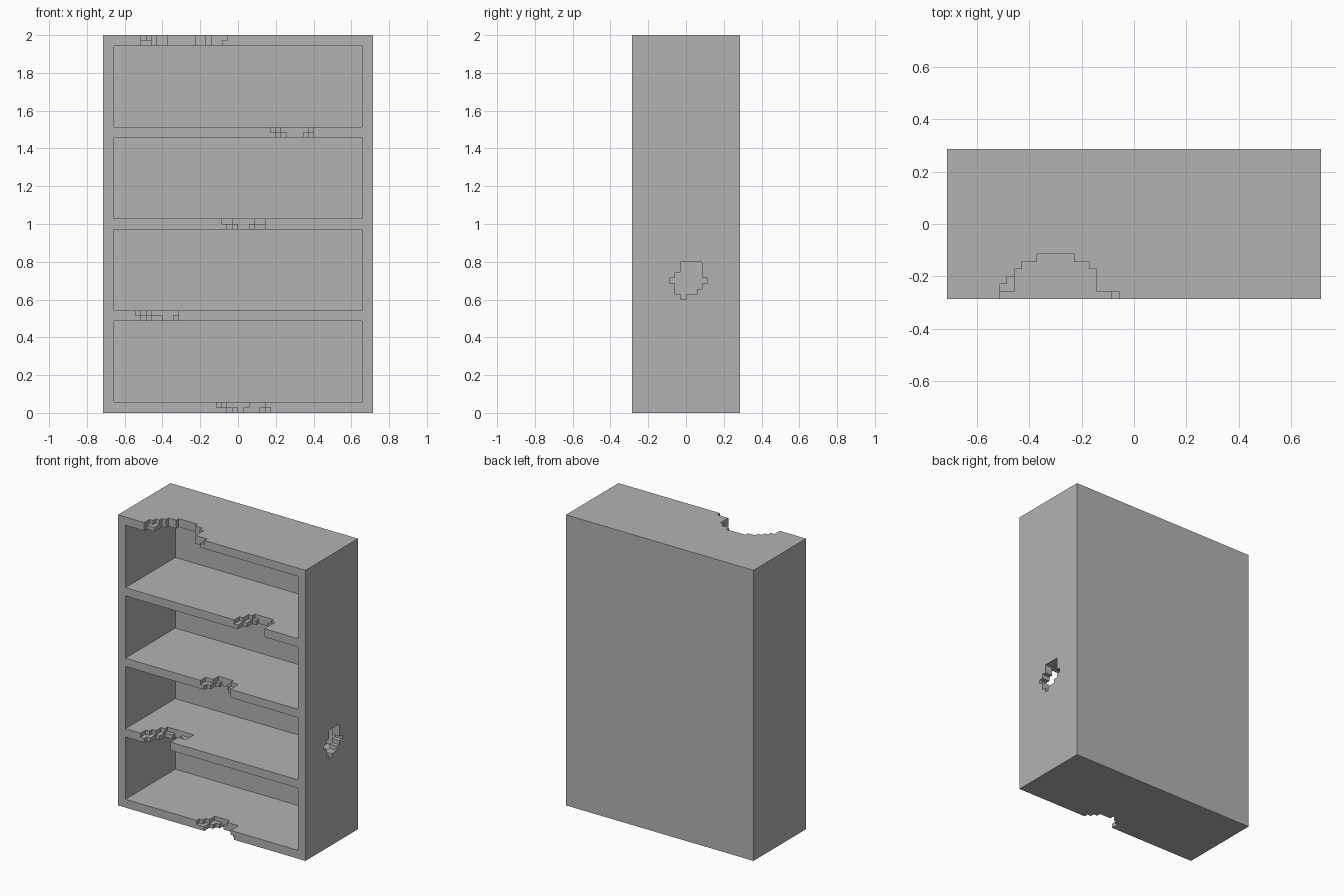
import bpy
import bmesh

if "Cube" in bpy.data.objects:
    bpy.data.objects.remove(bpy.data.objects["Cube"], do_unlink=True)

U = 2 / 70                      # one step of the block grid
HALF_W, HALF_D, HEIGHT = 25, 10, 70
BOARD, PITCH = 2, 17            # board thickness and shelf spacing, in steps

grey = bpy.data.materials.new("shelf grey")
grey.use_nodes = True
colour = (0.45, 0.45, 0.45, 1)
grey.diffuse_color = colour
grey.node_tree.nodes["Principled BSDF"].inputs["Base Color"].default_value = colour


def prism(name, outline, low, high, axis="z"):
    """Extrude a flat outline between two grid levels along z or x."""
    def place(a, b, c):
        return (a * U, b * U, c * U) if axis == "z" else (c * U, a * U, b * U)
    bm = bmesh.new()
    face = bm.faces.new([bm.verts.new(place(a, b, low)) for a, b in outline])
    top = bmesh.ops.extrude_face_region(bm, geom=[face])["geom"]
    shift = (0, 0, (high - low) * U) if axis == "z" else ((high - low) * U, 0, 0)
    bmesh.ops.translate(bm, vec=shift,
                        verts=[v for v in top if isinstance(v, bmesh.types.BMVert)])
    bmesh.ops.recalc_face_normals(bm, faces=bm.faces)
    mesh = bpy.data.meshes.new(name)
    bm.to_mesh(mesh)
    bm.free()
    mesh.materials.append(grey)
    obj = bpy.data.objects.new(name, mesh)
    bpy.context.collection.objects.link(obj)
    return obj


def rect(x0, x1, y0, y1):
    return [(x0, y0), (x1, y0), (x1, y1), (x0, y1)]


def staircase(start, sizes, base):
    """Stepped edge: one size per grid column, measured from base."""
    points = []
    for i, size in enumerate(sizes):
        if i == 0 or size != sizes[i - 1]:
            points.append((start + i, base + size))
        if i == len(sizes) - 1 or size != sizes[i + 1]:
            points.append((start + i + 1, base + size))
    return points


def carve(body, cutter):
    cutter.hide_render = True
    mod = body.modifiers.new(cutter.name, "BOOLEAN")
    mod.operation, mod.solver, mod.object = "DIFFERENCE", "EXACT", cutter
    with bpy.context.temp_override(object=body, active_object=body):
        bpy.ops.object.modifier_apply(modifier=mod.name)
    bpy.data.objects.remove(cutter, do_unlink=True)


# Outer case
case = prism("bookcase", rect(-HALF_W, HALF_W, -HALF_D, HALF_D), 0, HEIGHT)

# Four open compartments with a thin back panel
for i in range(4):
    floor = BOARD + i * PITCH
    carve(case, prism("compartment", rect(-HALF_W + BOARD, HALF_W - BOARD,
                                          -HALF_D - 1, HALF_D - 1),
                      floor, floor + PITCH - BOARD))

# Broken front edges, bottom board to top board: (start, depths) for the
# upper and the lower half of each board
chips = [
    ((-4, [1, 2, 4, 4, 4, 4, 3, 3, 3]), (-2, [2, 3, 4, 3, 3, 3, 2, 1])),
    ((-19, [2, 3, 5, 6, 6, 6, 6, 6]), (-18, [1, 3, 5, 5, 6, 6, 5])),
    ((-3, [2, 2, 4, 4, 4, 4, 3, 3]), (-2, [1, 3, 4, 4, 3, 2, 2])),
    ((6, [2, 4, 5, 5, 5, 5, 5, 4]), (7, [2, 4, 5, 5, 5, 4, 3])),
    ((-18, [2, 3, 4, 5, 5, 6, 6, 6, 6, 6, 5, 5, 4, 1, 1, 1]),
     (-18, [1, 1, 4, 5, 5, 6, 6, 6, 6, 6, 5, 5, 4, 1, 1])),
]
for i, halves in enumerate(chips):
    middle = i * PITCH + 1
    for (start, depths), end in zip(halves, (middle + 1.5, middle - 1.5)):
        outline = [(start, -HALF_D - 1)] + staircase(start, depths, -HALF_D)
        outline.append((start + len(depths), -HALF_D - 1))
        carve(case, prism("chip", outline, min(middle, end), max(middle, end)))

# Undercut pocket beside the chip in the lowest shelf
carve(case, prism("pocket", rect(-12, -9, -7, -4), PITCH + 1, PITCH + 2.5))

# Ragged hole through the left side panel, traced up one edge and down the other
hole = [(-1, 21), (0, 21), (0, 22), (2, 22), (2, 23), (3, 23), (3, 24), (4, 24),
        (4, 25), (3, 25), (3, 28), (-1, 28), (-1, 26), (-2, 26), (-2, 25),
        (-3, 25), (-3, 24), (-2, 24), (-2, 22), (-1, 22)]
carve(case, prism("hole", hole, HALF_W - BOARD - 1, HALF_W + 1, axis="x"))
